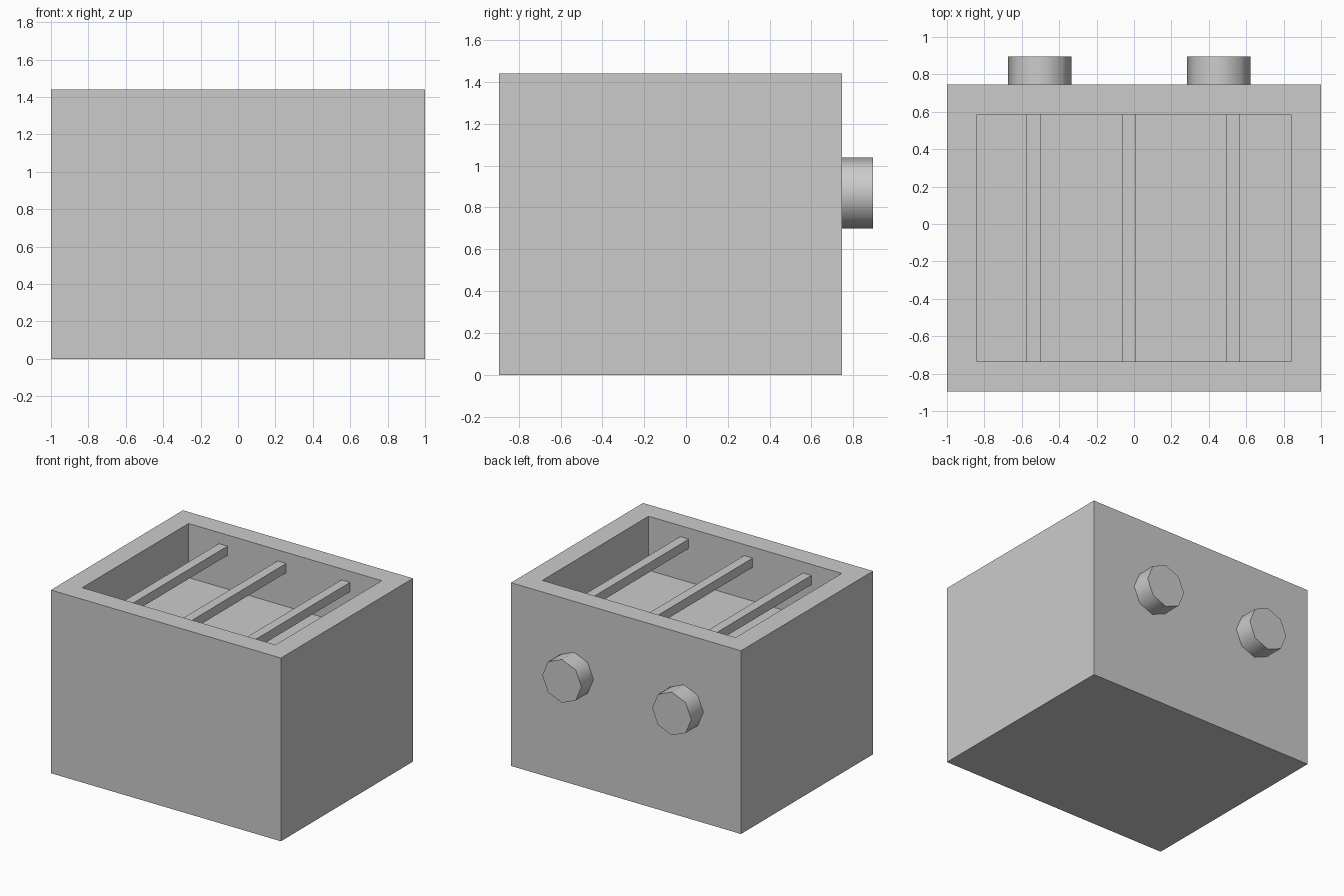
import bpy, bmesh, math
from mathutils import Matrix

if "Cube" in bpy.data.objects:
    bpy.data.objects.remove(bpy.data.objects["Cube"])

grey = bpy.data.materials.new("plain_grey")
grey.use_nodes = True
colour = (0.6, 0.6, 0.6, 1)
grey.diffuse_color = colour
grey.node_tree.nodes["Principled BSDF"].inputs["Base Color"].default_value = colour


def finish(name, bm):
    mesh = bpy.data.meshes.new(name)
    bm.to_mesh(mesh)
    bm.free()
    mesh.materials.append(grey)
    obj = bpy.data.objects.new(name, mesh)
    bpy.context.collection.objects.link(obj)
    return obj


def box(x0, x1, y0, y1, z0, z1):
    bm = bmesh.new()
    size = Matrix.Diagonal((x1 - x0, y1 - y0, z1 - z0, 1))
    centre = Matrix.Translation(((x0 + x1) / 2, (y0 + y1) / 2, (z0 + z1) / 2))
    bmesh.ops.create_cube(bm, size=1, matrix=centre @ size)
    return bm


HEIGHT, BACK, FRONT, WALL, FLOOR = 1.44, 0.745, -0.895, 0.16, 1.015

# Body: a block with its top face inset and sunk to form the tray
bm = box(-1, 1, FRONT, BACK, 0, HEIGHT)
top = max(bm.faces, key=lambda f: f.calc_center_median().z)
bmesh.ops.inset_region(bm, faces=[top], thickness=WALL, use_even_offset=True)
rim = list(top.edges)
walls = bmesh.ops.extrude_discrete_faces(bm, faces=[top])["faces"]
bmesh.ops.translate(bm, verts=walls[0].verts, vec=(0, 0, FLOOR - HEIGHT))
finish("body", bm)

# Three square bars spanning the tray from front to back
for place, x in (("right", -0.538), ("middle", -0.028), ("left", 0.528)):
    bm = box(x - 0.037, x + 0.037, FRONT + WALL, BACK - WALL, 1.28, 1.353)
    finish(place + "_bar", bm)

# Two eight-sided knobs on the back
for place, x in (("right", -0.503), ("left", 0.453)):
    bm = bmesh.new()
    pose = Matrix.Translation((x, BACK + 0.075, 0.87)) @ Matrix.Rotation(math.pi / 2, 4, "X")
    bmesh.ops.create_cone(bm, cap_ends=True, segments=8, radius1=0.17, radius2=0.17,
                          depth=0.15, matrix=pose)
    knob = finish(place + "_knob", bm)
    bpy.ops.object.select_all(action="DESELECT")
    knob.select_set(True)
    bpy.context.view_layer.objects.active = knob
    bpy.ops.object.shade_smooth_by_angle(angle=math.radians(50))
